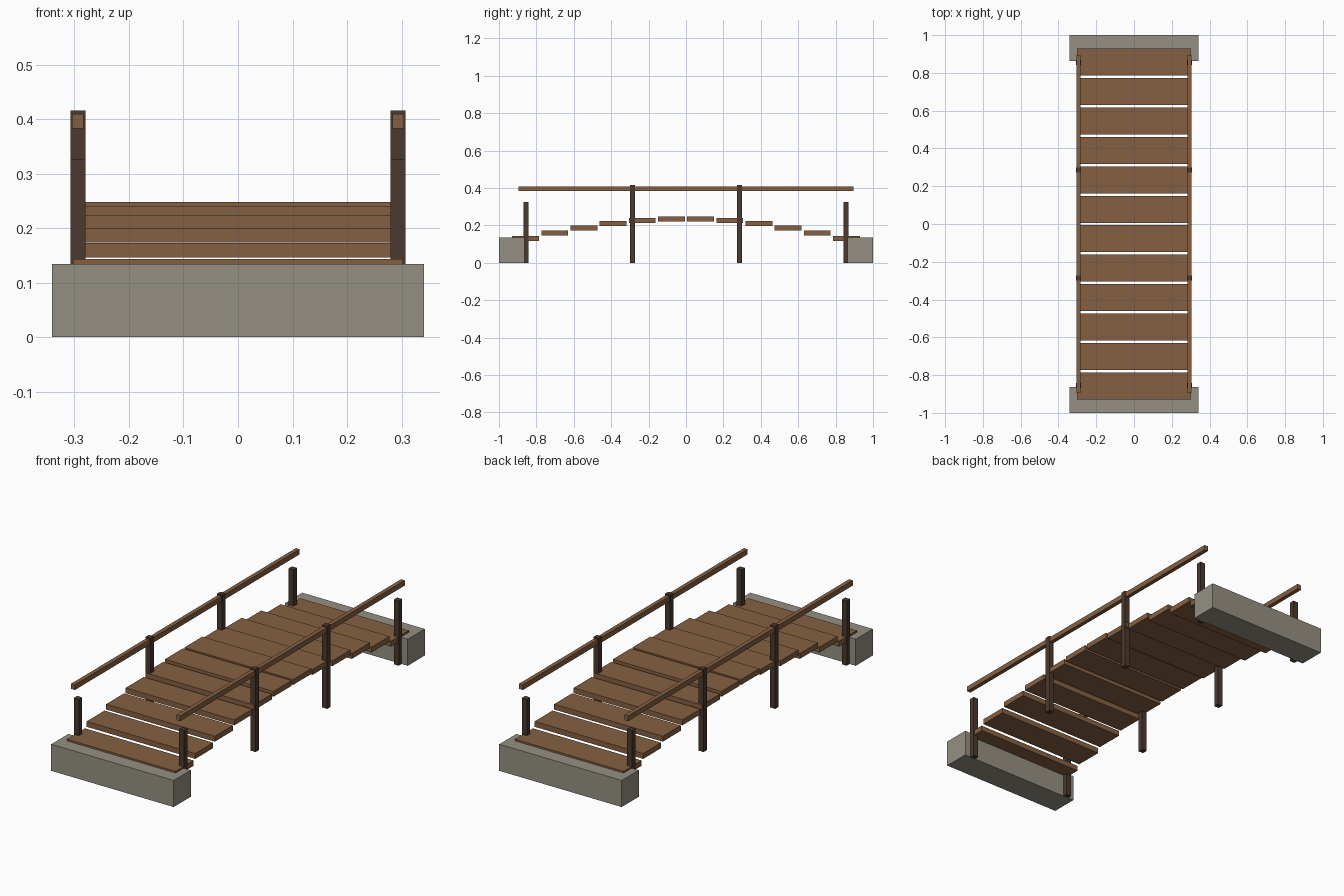
import bpy
import math

cube = bpy.data.objects.get("Cube")
if cube:
    bpy.data.objects.remove(cube, do_unlink=True)


def make_material(name, rgb):
    mat = bpy.data.materials.new(name)
    mat.use_nodes = True
    mat.diffuse_color = (*rgb, 1)
    mat.node_tree.nodes["Principled BSDF"].inputs["Base Color"].default_value = (*rgb, 1)
    return mat


plank_wood = make_material("plank wood", (0.235, 0.118, 0.054))
post_wood = make_material("dark post wood", (0.072, 0.041, 0.028))
stone = make_material("grey stone", (0.305, 0.28, 0.23))


def box(name, center, size, mat):
    bpy.ops.mesh.primitive_cube_add(size=1, location=center)
    obj = bpy.context.object
    obj.name = name
    obj.scale = size
    bpy.ops.object.transform_apply(location=False, rotation=False, scale=True)
    obj.data.materials.append(mat)
    return obj


# Stone abutments at both ends
for label, side in (("front", -1), ("back", 1)):
    box(f"{label}_abutment", (0, side * 0.932, 0.067), (0.683, 0.136, 0.134), stone)

# Deck planks stepping along a shallow arch
PLANKS = 12
THICK = 0.027
for i in range(PLANKS):
    t = i / (PLANKS - 1)
    top = 0.143 + 0.106 * math.sin(math.pi * t)
    y = (2 * t - 1) * 0.858
    box(f"plank_{i + 1}", (0, y, top - THICK / 2), (0.606, 0.143, THICK), plank_wood)

# Posts and handrails on each side
for label, side in (("right", -1), ("left", 1)):
    x = side * 0.2935
    for i in range(4):
        height = 0.326 if i in (0, 3) else 0.416
        y = -0.855 + i * 0.57
        box(f"{label}_post_{i + 1}", (x, y, height / 2), (0.028, 0.027, height), post_wood)
    box(f"{label}_handrail", (x, 0, 0.396), (0.021, 1.79, 0.026), plank_wood)
